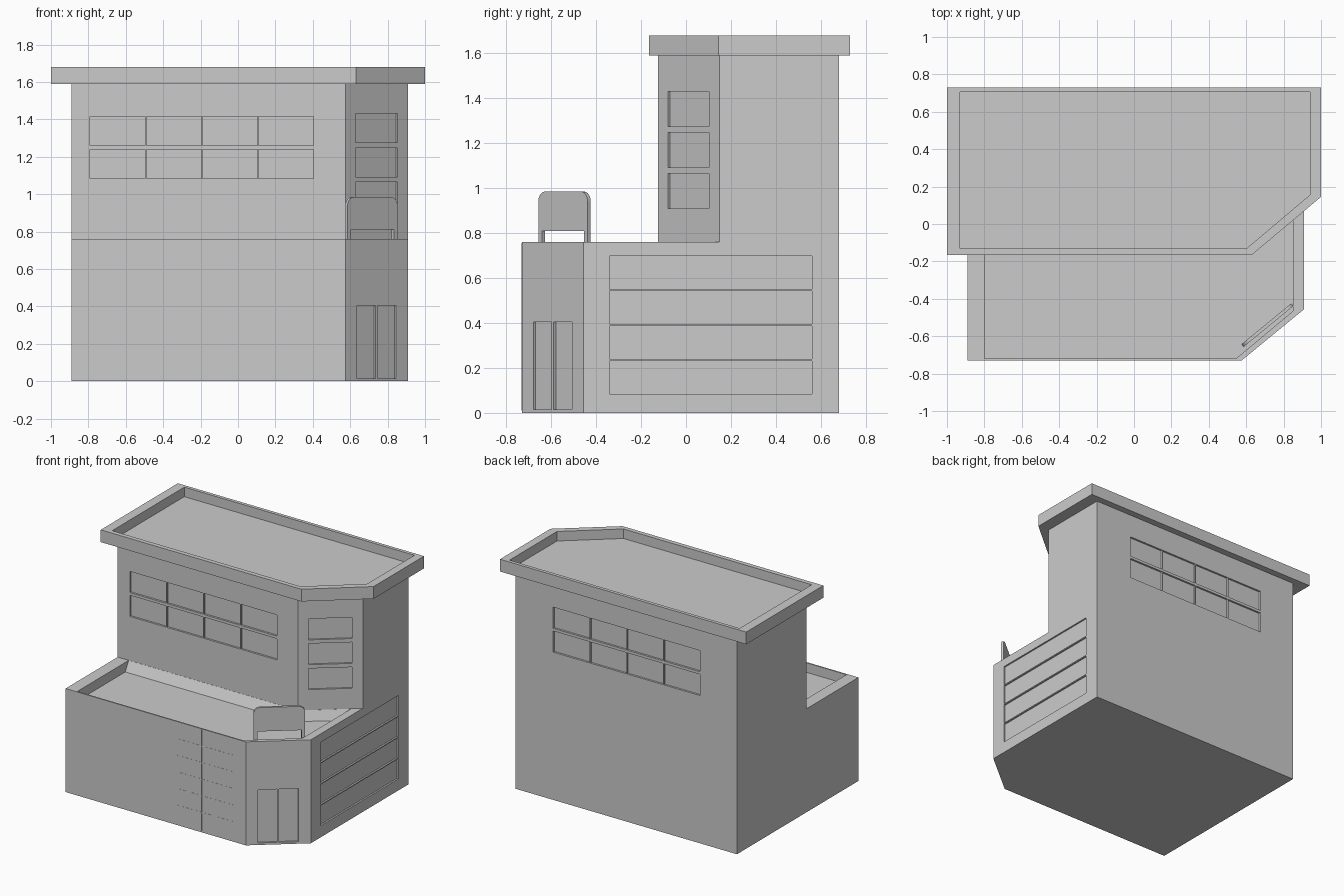
import bpy, bmesh, math
from mathutils import Vector

if "Cube" in bpy.data.objects:
    bpy.data.objects.remove(bpy.data.objects["Cube"])

Z = Vector((0, 0, 1))


def make_object(name, bm):
    bmesh.ops.recalc_face_normals(bm, faces=bm.faces)
    mesh = bpy.data.meshes.new(name)
    bm.to_mesh(mesh)
    bm.free()
    ob = bpy.data.objects.new(name, mesh)
    bpy.context.collection.objects.link(ob)
    return ob


def add_loft(bm, low, high):
    """Closed solid between two matching rings of 3D points."""
    a = [bm.verts.new(p) for p in low]
    b = [bm.verts.new(p) for p in high]
    bm.faces.new(a[::-1])
    bm.faces.new(b)
    for i in range(len(a)):
        j = (i + 1) % len(a)
        bm.faces.new((a[i], a[j], b[j], b[i]))


def prism(name, outline, z0, z1, low_outline=None):
    bm = bmesh.new()
    add_loft(bm, [(x, y, z0) for x, y in (low_outline or outline)],
             [(x, y, z1) for x, y in outline])
    return make_object(name, bm)


def add_panel(bm, wall, u0, u1, z0, z1, inner, outer):
    """Box on a wall; wall = (origin, direction along it), outside is to the right."""
    origin, along = Vector((*wall[0], 0)), Vector((*wall[1], 0)).normalized()
    out = along.cross(Z)
    ring = [origin + along * u + Z * z for u, z in ((u0, z0), (u1, z0), (u1, z1), (u0, z1))]
    add_loft(bm, [p + out * inner for p in ring], [p + out * outer for p in ring])


def boolean(target, other, operation):
    mod = target.modifiers.new(operation, 'BOOLEAN')
    mod.object, mod.operation, mod.solver = other, operation, 'EXACT'
    bpy.context.view_layer.objects.active = target
    bpy.ops.object.modifier_apply(modifier=mod.name)
    bpy.data.objects.remove(other)


def footprint(x0, x1, y0, y1, cx, cy):
    """Rectangle with its front right corner cut off."""
    return [(x0, y0), (cx, y0), (x1, cy), (x1, y1), (x0, y1)]


# Ground floor with sunken terrace, then the set-back upper floor
body = prism("building_walls", footprint(-.89, .91, -.73, .68, .575, -.455), 0, .76)
edge = [(-.80, -.72), (.545, -.72), (.85, -.465)]
terrace = prism("terrace_cutter", edge + [(.85, .10), (.575, -.125), (-.80, -.125)], .69, .762,
                edge + [(.85, .05), (.56, -.165), (-.80, -.165)])
boolean(body, terrace, 'DIFFERENCE')
upper = prism("upper_floor", footprint(-.89, .91, -.125, .68, .575, .15), .76, 1.59)
boolean(body, upper, 'UNION')

# Recessed windows, doors and shutter panels
bevel = (.335, .275)
front_up, back = ((0, -.125), (1, 0)), ((0, .68), (-1, 0))
side = ((.91, 0), (0, 1))
bevel_low, bevel_up = ((.575, -.73), bevel), ((.575, -.125), bevel)
bm = bmesh.new()
for wall, start in ((front_up, -.79), (back, -.603)):
    for col in range(4):
        for z0, z1 in ((1.085, 1.24), (1.26, 1.415)):
            u = start + col * .30
            add_panel(bm, wall, u, u + .294, z0, z1, -.014, .02)
for z0 in (.91, 1.093, 1.275):
    add_panel(bm, bevel_up, .07, .36, z0, z0 + .155, -.013, .02)
for z0 in (.085, .24, .395, .55):
    add_panel(bm, side, -.34, .56, z0, z0 + .147, -.012, .02)
for u0 in (.08, .222):
    add_panel(bm, bevel_low, u0, u0 + .128, .015, .405, -.013, .02)
boolean(body, make_object("recess_cutter", bm), 'DIFFERENCE')

# Flat roof with raised rim
roof = prism("roof_slab", footprint(-1, 1, -.165, .73, .63, .145), 1.59, 1.68)
tray = prism("roof_cutter", footprint(-.93, .94, -.132, .705, .6, .155), 1.61, 1.72)
boolean(roof, tray, 'DIFFERENCE')

# Thin lattice almost flush with the ground floor front
front_low = ((0, -.73), (1, 0))
bm = bmesh.new()
for i in range(5):
    u = .013 + i * .098
    add_panel(bm, front_low, u, u + .008, .01, .755, -.002, .001)
for i in range(5):
    z = .14 + i * .122
    add_panel(bm, front_low, .013, .47, z, z + .008, -.002, .001)
make_object("front_lattice", bm)

# Rounded board standing on two legs above the entrance
length, top, r = .345, .985, .045
shape = [(0, .68), (.025, .68), (.025, .81), (length - .025, .81),
         (length - .025, .68), (length, .68)]
for cx, start in ((length - r, 0), (r, 90)):
    for k in range(6):
        a = math.radians(start + 18 * k)
        shape.append((cx + r * math.cos(a), top - r + r * math.sin(a)))
along = Vector((*bevel, 0)).normalized()
out = along.cross(Z)
base = Vector((.586, -.657, 0))
ring = [base + along * u + Z * z for u, z in shape]
bm = bmesh.new()
add_loft(bm, [p - out * .018 for p in ring], ring)
make_object("entrance_board", bm)
